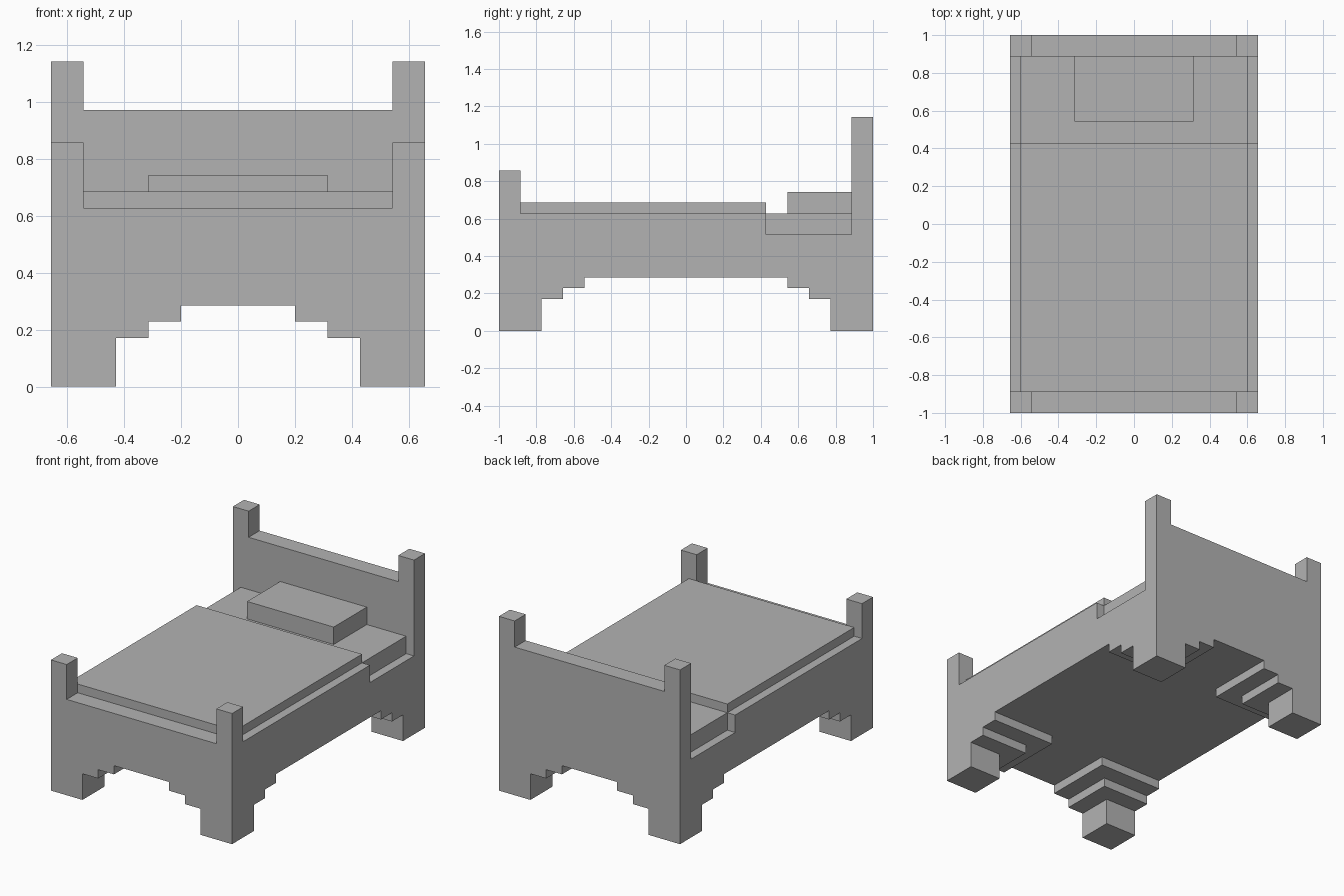
import bpy
import bmesh

U = 2 / 35  # grid unit: the bed is 35 units long

if "Cube" in bpy.data.objects:
    bpy.data.objects.remove(bpy.data.objects["Cube"], do_unlink=True)

grey = bpy.data.materials.new("plain grey")
grey.use_nodes = True
grey.diffuse_color = (0.45, 0.45, 0.45, 1)
grey.node_tree.nodes["Principled BSDF"].inputs["Base Color"].default_value = grey.diffuse_color


def extrude_profile(name, profile, y0, y1):
    """Extrude a closed x-z outline from y0 to y1, all in grid units."""
    bm = bmesh.new()
    face = bm.faces.new([bm.verts.new((x * U, y0 * U, z * U)) for x, z in profile])
    top = bmesh.ops.extrude_face_region(bm, geom=[face])["geom"]
    moved = [v for v in top if isinstance(v, bmesh.types.BMVert)]
    bmesh.ops.translate(bm, verts=moved, vec=(0, (y1 - y0) * U, 0))
    bmesh.ops.recalc_face_normals(bm, faces=bm.faces)
    mesh = bpy.data.meshes.new(name)
    bm.to_mesh(mesh)
    bm.free()
    mesh.materials.append(grey)
    obj = bpy.data.objects.new(name, mesh)
    bpy.context.collection.objects.link(obj)
    return obj


def box(name, x, y, z):
    profile = [(x[0], z[0]), (x[1], z[0]), (x[1], z[1]), (x[0], z[1])]
    return extrude_profile(name, profile, *y)


def end_board(name, panel_top, post_top, y0, y1):
    """Board with a raised post at each side."""
    right_half = [(11.5, 5), (11.5, post_top), (9.5, post_top), (9.5, panel_top)]
    left_half = [(-x, z) for x, z in reversed(right_half)]
    extrude_profile(name, right_half + left_half, y0, y1)


# Boards and base
end_board("headboard", 17, 20, 15.5, 17.5)
end_board("footboard", 11, 15, -17.5, -15.5)
box("bed_base", (-11.5, 11.5), (-15.5, 15.5), (5, 9))

# Stepped legs: a foot and two wider blocks in each corner
steps = [("foot", 7.5, 13.5, 0, 3), ("lower_step", 5.5, 11.5, 3, 4),
         ("upper_step", 3.5, 9.5, 4, 5)]
for sx, side in ((1, "left"), (-1, "right")):
    for sy, end in ((1, "back"), (-1, "front")):
        for part, x, y, z0, z1 in steps:
            box(f"{end}_{side}_{part}", sorted((sx * x, sx * 11.5)),
                sorted((sy * y, sy * 17.5)), (z0, z1))

# Bedding
box("mattress", (-10.5, 10.5), (-15.5, 15.5), (9, 11))
box("blanket_top", (-10.5, 10.5), (-15.5, 7.5), (11, 12))
for sx, side in ((1, "left"), (-1, "right")):
    box(f"blanket_{side}_side", sorted((sx * 10.5, sx * 11.5)), (-15.5, 7.5), (9, 11))
box("pillow", (-5.5, 5.5), (9.5, 15.5), (11, 13))
